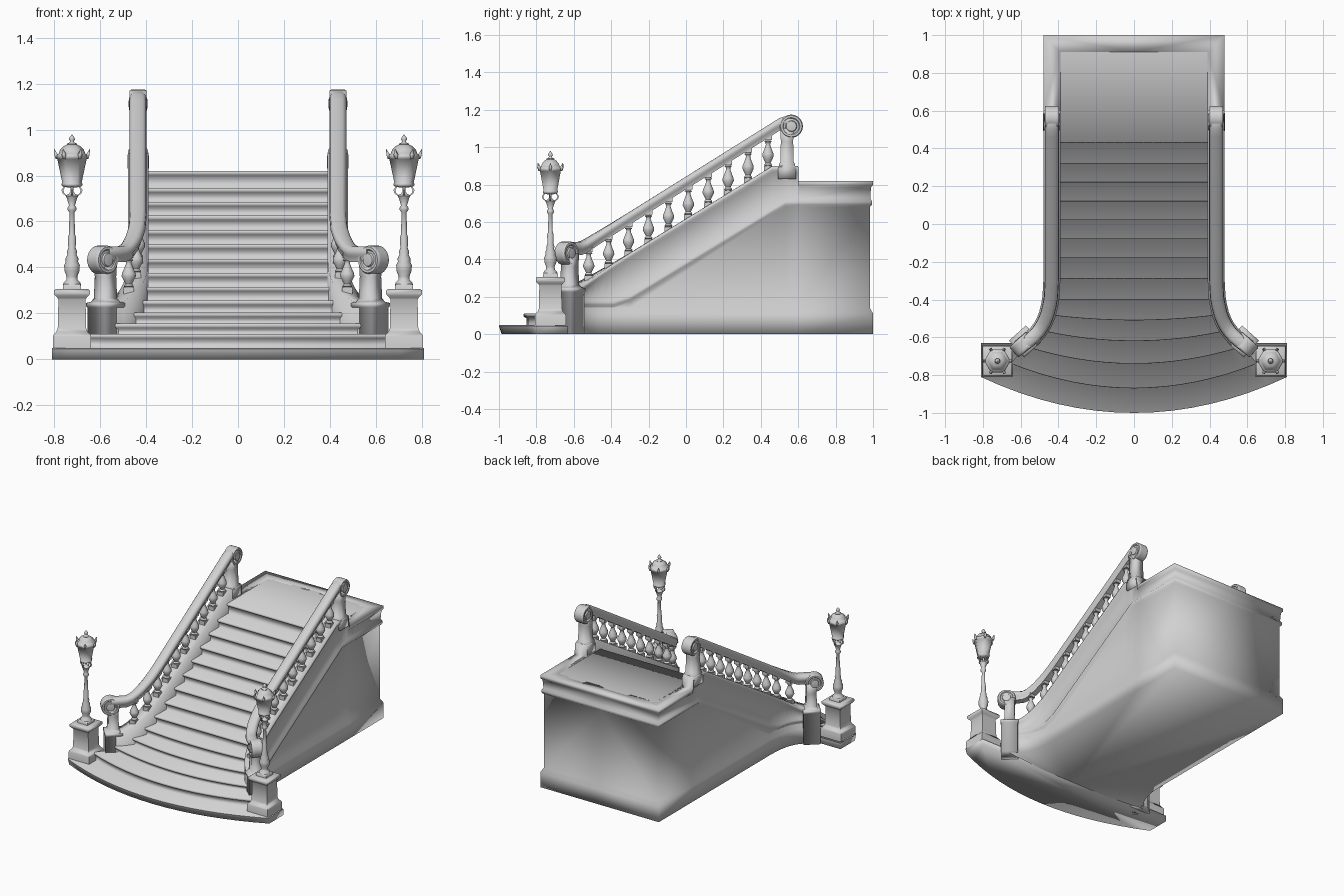
import bpy, bmesh, math
from mathutils import Vector, Matrix

if "Cube" in bpy.data.objects:
    bpy.data.objects.remove(bpy.data.objects["Cube"])

stone = bpy.data.materials.new("grey_stone")
stone.diffuse_color = (0.64, 0.64, 0.64, 1)
stone.use_nodes = True
stone.node_tree.nodes["Principled BSDF"].inputs["Base Color"].default_value = stone.diffuse_color


def finish(name, bm, mirror=True, angle=50, face_up=False):
    bmesh.ops.recalc_face_normals(bm, faces=bm.faces[:])
    if face_up and sum(f.normal.z * f.calc_area() for f in bm.faces) < 0:
        bmesh.ops.reverse_faces(bm, faces=bm.faces[:])
    me = bpy.data.meshes.new(name)
    bm.to_mesh(me)
    bm.free()
    me.materials.append(stone)
    ob = bpy.data.objects.new(name, me)
    bpy.context.scene.collection.objects.link(ob)
    if mirror:
        ob.modifiers.new("Mirror", 'MIRROR')
    bpy.ops.object.select_all(action='DESELECT')
    ob.select_set(True)
    bpy.context.view_layer.objects.active = ob
    bpy.ops.object.shade_smooth_by_angle(angle=math.radians(angle))
    return ob


def loft(bm, rings, closed=True, caps="both"):
    """Bridge rings of equal point count."""
    vs = [[bm.verts.new(p) for p in r] for r in rings]
    n = len(vs[0])
    for a, b in zip(vs, vs[1:]):
        for k in range(n if closed else n - 1):
            j = (k + 1) % n
            bm.faces.new((a[k], a[j], b[j], b[k]))
    if caps in ("both", "first"):
        bm.faces.new(vs[0][::-1])
    if caps == "both":
        bm.faces.new(vs[-1])
    return vs


def turned(bm, profile, mat, sides=14, phase=0.0):
    """Turned solid from (radius, height) pairs."""
    rings = []
    for r, h in profile:
        rings.append([mat @ Vector((r * math.cos(phase + 2 * math.pi * k / sides),
                                    r * math.sin(phase + 2 * math.pi * k / sides), h))
                      for k in range(sides)])
    loft(bm, rings)


def square(bm, profile, mat):
    """Square pillar from (half width, height) pairs."""
    turned(bm, [(r * math.sqrt(2), h) for r, h in profile], mat, 4, math.pi / 4)


def at(x, y, z=0, turn=0):
    return Matrix.Translation((x, y, z)) @ Matrix.Rotation(turn, 4, 'Z')


def sweep(bm, path, section, closed, caps):
    """Sweep a (outward, z) section that may vary with y along a plan path."""
    rings, pts = [], [Vector(p) for p in path]
    dirs = [(b - a).normalized() for a, b in zip(pts, pts[1:])]
    nrm = [Vector((d.y, -d.x)) for d in dirs]
    for i, p in enumerate(pts):
        a, b = nrm[max(i - 1, 0)], nrm[min(i, len(nrm) - 1)]
        m = (a + b).normalized()
        m = m / m.dot(a)
        rings.append([(p.x + m.x * u, p.y + m.y * u, z) for u, z in section(p.y)])
    return loft(bm, rings, closed, caps)


# Flared plan line shared by wall, rail and balusters
flare = [(.58, -.635), (.553, -.616), (.528, -.593), (.507, -.57), (.489, -.545),
         (.473, -.515), (.459, -.48), (.447, -.43), (.44, -.39), (.435, -.3)]


def line_x(y):
    for (x0, y0), (x1, y1) in zip(flare, flare[1:]):
        if y0 <= y <= y1:
            return x0 + (x1 - x0) * (y - y0) / (y1 - y0)
    return .435


def wall_top(y):
    return .82 if y > .601 else min(.9, max(.24, .30 + .61 * (y + .52)))


def wall_section(y):
    t = wall_top(y)
    low = max(.165, min(.70, .70 + .61 * (y - .53)))
    return [(.045, 0), (.045, .11), (.028, .14), (.028, low - .02), (.040, low - .008),
            (.040, low + .01), (.030, low + .025), (.034, t - .035), (.045, t - .022), (.045, t),
            (-.045, t), (-.045, max(0, t - .2))]


# Side and back walls with base moulding and cornice, closed underneath
bm = bmesh.new()
wall_path = flare + [(.435, .46), (.435, .53), (.435, .6), (.435, .602), (.435, .955), (0, .955)]
vs = sweep(bm, wall_path, wall_section, False, "none")
bm.faces.new([r[0] for r in vs] + [bm.verts.new((0, -.66, 0))])
finish("side_wall", bm, True, 180)

# Steps with nosings, the lower ones bowed and wider, running up into the landing
fronts = [-1, -.87, -.74, -.62, -.51, -.40, -.29, -.18, -.08, .02, .12, .22, .32, .43]
tops = [.05, .11, .155, .203, .255, .315, .375, .437, .50, .562, .625, .685, .745, .82]
halves = [.81, .65, .57, .51, .46, .43] + [.41] * 8
drops = [.19, .13, .09, .06, .03] + [0] * 9


def bow(i, inset, z):
    return [(halves[i] * k / 8, fronts[i] + drops[i] * (k / 8) ** 2 + inset, z) for k in range(-8, 9)]


rows = [bow(0, 0, .044), bow(0, .003, .05)]
for i in range(1, 14):
    zt = tops[i]
    rows += [bow(i, .018, tops[i - 1]), bow(i, .018, zt - .026), bow(i, .004, zt - .018),
             bow(i, 0, zt - .009), bow(i, .003, zt)]
rows.append([(.41 * k / 8, .93, .82) for k in range(-8, 9)])
bm = bmesh.new()
loft(bm, rows, False, "none")
finish("steps_and_landing", bm, False, 180, True)

# Bottom slab under the steps, slightly undercut
bm = bmesh.new()
back = [(.81, -.63), (-.81, -.63)]
loft(bm, [bow(0, inset, z) + [(x, y, z) for x, y in back] for inset, z in ((.014, 0), (0, .044))],
     True, "first")
finish("bottom_slab", bm, False, 180)


# Handrail
def rail_section(y):
    t = min(1.165, .492 + .626 * max(0, y + .56))
    return [(-.037, t - .035), (-.034, t - .012), (-.02, t), (.02, t), (.034, t - .012),
            (.037, t - .035), (.028, t - .045), (.024, t - .068), (-.024, t - .068), (-.028, t - .045)]


bm = bmesh.new()
sweep(bm, flare + [(.435, .46), (.435, .50), (.435, .53), (.435, .56)], rail_section, True, "both")
finish("handrail", bm, True, 60)

# Scrolls closing both ends of the handrail
half = [(.062, .02), (.062, .030), (.057, .037), (.046, .037), (.041, .031), (.031, .031),
        (.027, .039), (.012, .041)]
scroll = [(r, -h) for r, h in half[::-1]] + half
for name, x, y, z, turn in (("upper_scroll", .435, .563, 1.112, 0),
                            ("lower_scroll", .59, -.638, .433, math.radians(-42))):
    bm = bmesh.new()
    axis = Matrix.Rotation(math.pi / 2, 4, 'Y')
    spin = turn if turn == 0 else math.radians(48)
    turned(bm, scroll, at(x, y, z, spin) @ axis, 24)
    finish(name, bm)

# Newel posts under the scrolls
for name, x, y, turn, prof in (
        ("upper_newel", .435, .54, 0,
         [(.047, .83), (.047, .885), (.043, .90), (.043, .91), (.036, .92), (.033, 1.03), (.036, 1.10)]),
        ("lower_newel", .577, -.622, math.radians(48),
         [(.056, 0), (.056, .225), (.06, .23), (.06, .245), (.045, .25), (.036, .265), (.033, .36), (.036, .43)])):
    bm = bmesh.new()
    square(bm, prof, at(x, y, 0, turn))
    finish(name, bm, True, 100)

# Balusters following the slope
bm = bmesh.new()
for k in range(10):
    y = -.52 + .1065 * k
    m = at(line_x(y), y, wall_top(y))
    h = rail_section(y)[8][1] - wall_top(y) + .01
    square(bm, [(.022, -.018), (.022, .014)], m)
    turned(bm, [(r, f * h) for r, f in ((.018, .08), (.022, .12), (.014, .18), (.022, .27), (.031, .38),
                                        (.030, .46), (.02, .6), (.012, .73), (.013, .8), (.02, .83),
                                        (.015, .87))], m)
    square(bm, [(.021, h * .88), (.021, h + .008)], m)
finish("balusters", bm, True, 60)

# Lamp pedestal
LX, LY = .723, -.725
lamp = at(LX, LY)
bm = bmesh.new()
square(bm, [(.083, .045), (.083, .10), (.078, .11), (.068, .12), (.062, .135), (.059, .26), (.064, .268),
            (.076, .28), (.078, .285), (.078, .30), (.07, .306)], lamp)
finish("lamp_pedestal", bm, True, 60)

# Lamp post
bm = bmesh.new()
square(bm, [(.04, .30), (.04, .32), (.034, .327)], lamp)
turned(bm, [(.04, .32), (.036, .335), (.025, .345), (.023, .36), (.033, .385), (.034, .41), (.027, .425),
            (.028, .44), (.02, .455), (.022, .47), (.016, .485), (.018, .53), (.013, .545), (.011, .64),
            (.019, .65), (.019, .66), (.013, .67), (.022, .70), (.028, .712), (.012, .722), (.007, .73),
            (.007, .765)], lamp)
finish("lamp_post", bm, True, 60)

# Thin arms carrying the lantern
bm = bmesh.new()
for k in range(4):
    m = lamp @ Matrix.Rotation(k * math.pi / 2, 4, 'Z')
    loft(bm, [[m @ Vector((r + dx, dy, z)) for dx, dy in ((-.004, -.004), (.004, -.004), (.004, .004), (-.004, .004))]
              for r, z in ((.02, .71), (.037, .722), (.042, .737), (.032, .752), (.02, .762))])
finish("lantern_arms", bm)

# Six-sided lantern with domed roof and finial
bm = bmesh.new()
turned(bm, [(.02, .748), (.044, .754), (.046, .764), (.042, .768), (.064, .872), (.070, .876), (.070, .89),
            (.058, .895), (.052, .912), (.036, .928), (.02, .936)], lamp, 6)
turned(bm, [(.02, .932), (.022, .938), (.01, .944), (.008, .95), (.014, .957), (.011, .965), (.002, .978)], lamp, 10)
finish("lantern", bm, True, 65)

# Pointed crests around the lantern rim
bm = bmesh.new()
for k in range(6):
    m = lamp @ Matrix.Rotation(k * math.pi / 3, 4, 'Z')
    loft(bm, [[m @ Vector((r + a * s, b * s, z)) for a, b in ((-1, -1), (1, -1), (1, 1), (-1, 1))]
              for r, z, s in ((.066, .872, .005), (.069, .89, .008), (.077, .915, .001))])
finish("lantern_crests", bm, True, 100)
